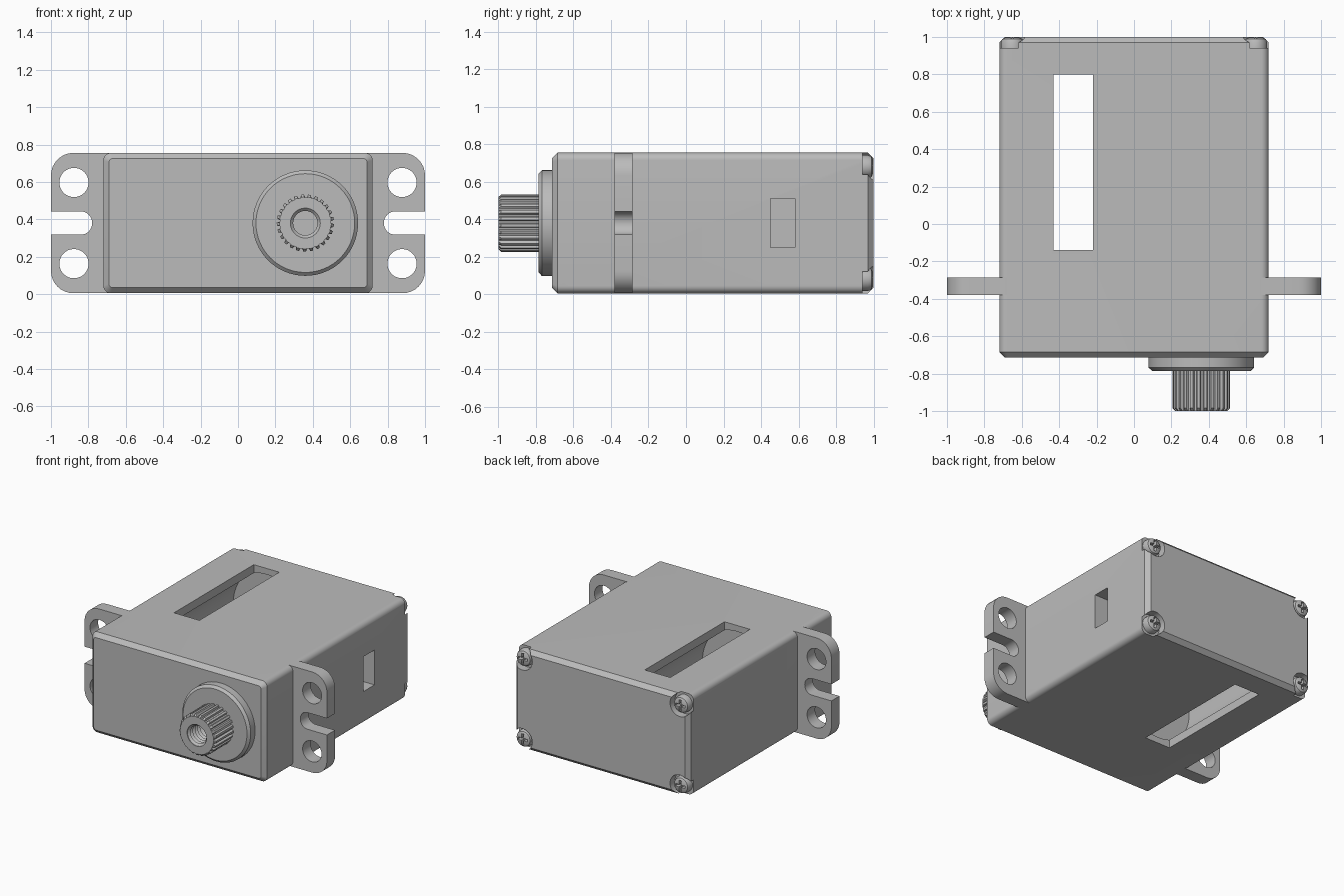
import bpy, bmesh
from math import sin, cos, pi, radians

if "Cube" in bpy.data.objects:
    bpy.data.objects.remove(bpy.data.objects["Cube"], do_unlink=True)

GREY = (0.5, 0.5, 0.5, 1)
grey = bpy.data.materials.new("plain_grey")
grey.diffuse_color = GREY
grey.use_nodes = True
grey.node_tree.nodes["Principled BSDF"].inputs["Base Color"].default_value = GREY
MID = 0.38  # height of the centre line


def loft(name, rings):
    """Capped solid through (y, [(x, z), ...]) sections."""
    bm = bmesh.new()
    loops = [[bm.verts.new((x, y, z)) for x, z in pts] for y, pts in rings]
    n = len(loops[0])
    for a, b in zip(loops, loops[1:]):
        for i in range(n):
            j = (i + 1) % n
            bm.faces.new((a[i], a[j], b[j], b[i]))
    bm.faces.new(loops[0])
    bm.faces.new(loops[-1])
    bmesh.ops.recalc_face_normals(bm, faces=bm.faces)
    mesh = bpy.data.meshes.new(name)
    bm.to_mesh(mesh)
    bm.free()
    mesh.materials.append(grey)
    obj = bpy.data.objects.new(name, mesh)
    bpy.context.collection.objects.link(obj)
    return obj


def circle(cx, cz, r, n=64):
    return [(cx + r * cos(2 * pi * i / n), cz + r * sin(2 * pi * i / n)) for i in range(n)]


def rounded(x0, x1, z0, z1, r_in, r_out, n=8):
    """Rectangle with separate corner radii at x0 and x1."""
    pts = []
    for x, z, sx, sz, r, start in ((x1, z0, -1, 1, r_out, -90), (x1, z1, -1, -1, r_out, 0),
                                   (x0, z1, 1, -1, r_in, 90), (x0, z0, 1, 1, r_in, 180)):
        if r == 0:
            pts.append((x, z))
            continue
        for i in range(n + 1):
            a = radians(start + 90 * i / n)
            pts.append((x + sx * r + r * cos(a), z + sz * r + r * sin(a)))
    return pts


def turned(name, cx, cz, profile, n=64):
    return loft(name, [(y, circle(cx, cz, r, n)) for y, r in profile])


def box(x0, x1, y0, y1, z0, z1):
    pts = [(x0, z0), (x1, z0), (x1, z1), (x0, z1)]
    return loft("cutter", [(y0, pts), (y1, pts)])


def cut(obj, *cutters):
    bpy.context.view_layer.objects.active = obj
    for c in cutters:
        mod = obj.modifiers.new("cut", "BOOLEAN")
        mod.operation, mod.solver, mod.object = "DIFFERENCE", "EXACT", c
        bpy.ops.object.modifier_apply(modifier=mod.name)
        bpy.data.objects.remove(c, do_unlink=True)


def smooth(obj):
    bpy.ops.object.select_all(action="DESELECT")
    obj.select_set(True)
    bpy.context.view_layer.objects.active = obj
    bpy.ops.object.shade_smooth_by_angle(angle=radians(28))


parts = []

# Case with chamfered ends
full = rounded(-0.72, 0.72, 0.005, 0.755, 0.04, 0.04)
small = rounded(-0.69, 0.69, 0.035, 0.725, 0.02, 0.02)
case = loft("case", [(-0.715, small), (-0.685, full), (0.97, full), (1.0, small)])
parts.append(case)

# Motor bore, through slot and cable window
cut(case,
    turned("cutter", -0.325, MID, [(-0.2, 0.33), (0.88, 0.33)]),
    box(-0.43, -0.22, -0.14, 0.8, -0.1, 0.9),
    box(0.4, 0.8, 0.45, 0.58, 0.25, 0.51))

# Corner pockets and cross-head screws
for sx in (-1, 1):
    for sz in (-1, 1):
        x, z = sx * 0.65, MID + sz * 0.3
        xs, zs = sorted((x, x + sx * 0.12)), sorted((z, z + sz * 0.12))
        cut(case, turned("cutter", x, z, [(0.94, 0.082), (1.1, 0.082)], 32),
            box(*xs, 0.94, 1.1, *zs))
        screw = turned("corner_screw", x, z,
                       [(0.93, 0.062), (0.97, 0.062), (0.988, 0.055), (0.998, 0.036)], 32)
        cut(screw, box(x - 0.04, x + 0.04, 0.965, 1.1, z - 0.009, z + 0.009),
            box(x - 0.009, x + 0.009, 0.965, 1.1, z - 0.04, z + 0.04))
        parts.append(screw)

# Mounting ears with two holes and an open notch
for side, name in ((1, "left_ear"), (-1, "right_ear")):
    def mirrored(pts):
        return [(side * x, z) for x, z in pts]
    ends = (-0.38, -0.285)
    outline = mirrored(rounded(0.68, 1.0, 0.005, 0.755, 0, 0.12))
    ear = loft(name, [(y, outline) for y in ends])
    notch = mirrored(rounded(0.78, 1.1, MID - 0.062, MID + 0.062, 0.06, 0))
    cut(ear, loft("cutter", [(-0.5, notch), (-0.2, notch)]),
        *[turned("cutter", side * 0.877, MID + s * 0.217, [(-0.5, 0.078), (-0.2, 0.078)], 48)
          for s in (-1, 1)])
    parts.append(ear)

# Bearing boss
SX = 0.36
parts.append(turned("bearing_boss", SX, MID, [(-0.7, 0.282), (-0.768, 0.282), (-0.785, 0.264)]))


# Splined output shaft with a threaded hole
def splines(limit, teeth=25):
    pts = []
    for i in range(teeth):
        for t, r in ((0, 0.137), (0.3, 0.137), (0.45, 0.153), (0.85, 0.153)):
            a = 2 * pi * (i + t) / teeth
            pts.append((SX + min(r, limit) * cos(a), MID + min(r, limit) * sin(a)))
    return pts


shaft = loft("output_shaft", [(-0.76, splines(1)), (-0.985, splines(1)), (-1.0, splines(0.139))])
thread = [(-1.05, 0.08), (-0.995, 0.08)]
for i in range(7):
    y = -0.98 + i * 0.028
    thread += [(y, 0.065), (y + 0.014, 0.078)]
cut(shaft, turned("cutter", SX, MID, thread, 48))
parts.append(shaft)

for part in parts:
    smooth(part)
